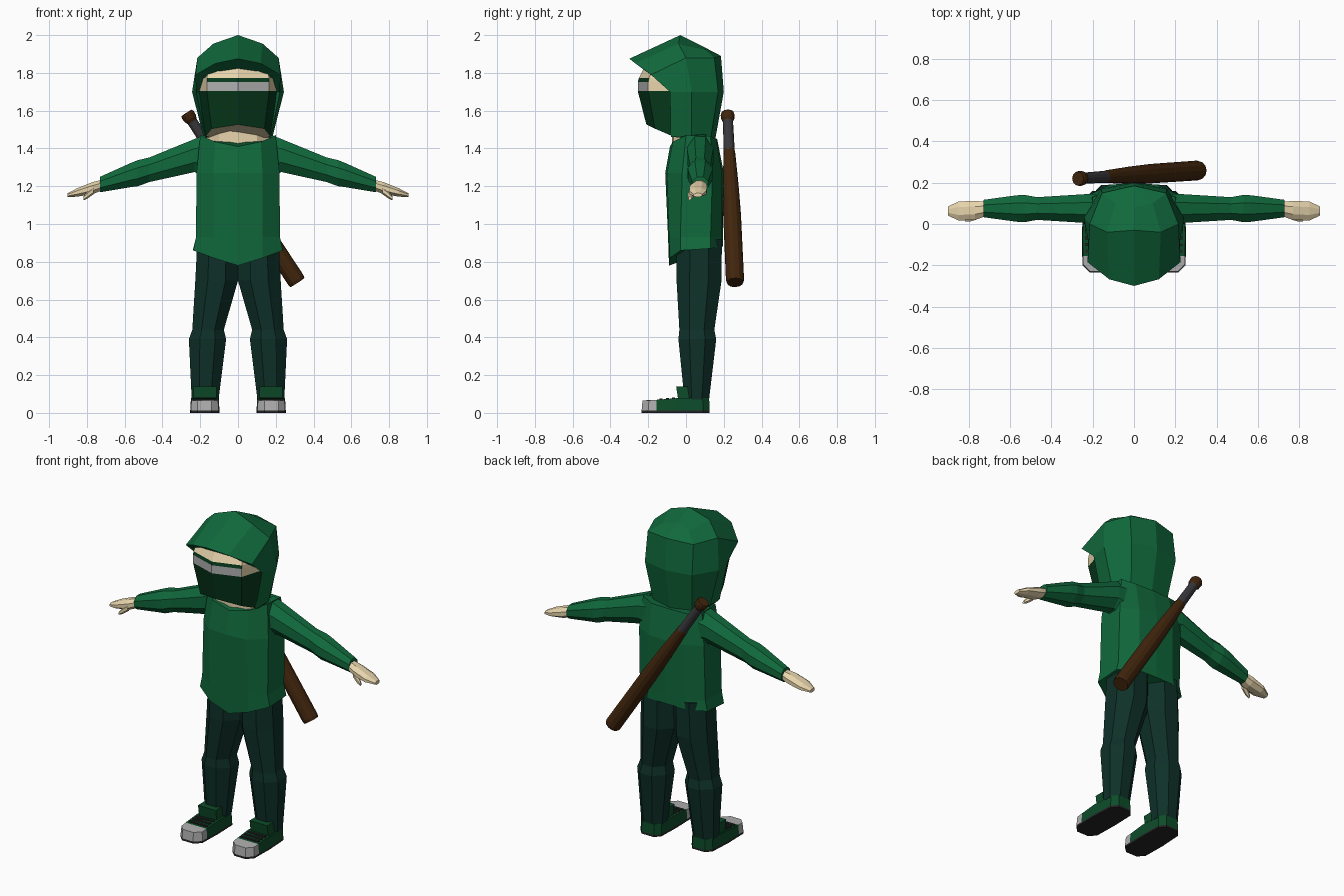
import bpy, bmesh, math
from mathutils import Vector

if "Cube" in bpy.data.objects:
    bpy.data.objects.remove(bpy.data.objects["Cube"])

COLOURS = {
    "cloth_green": (0.0052, 0.141, 0.045),
    "trouser_green": (0.0044, 0.030, 0.0212),
    "mask_green": (0.002, 0.042, 0.012),
    "shoe_green": (0.004, 0.072, 0.023),
    "skin": (0.80, 0.66, 0.41),
    "silver": (0.43, 0.43, 0.43),
    "wood_brown": (0.053, 0.0185, 0.004),
    "grip_grey": (0.040, 0.040, 0.045),
    "sole_black": (0.018, 0.018, 0.019),
}
MATS = {}
for n, c in COLOURS.items():
    MATS[n] = bpy.data.materials.new(n)
    MATS[n].diffuse_color = (*c, 1)


def loft(name, rings, colours, rule=None, closed=True, mirror=False, cut_y=None):
    """Skin a list of point rings; rule(face centre, normal) gives a material index."""
    bm = bmesh.new()
    rows = [[bm.verts.new(p) for p in r] for r in rings]
    n = len(rows[0])
    for a, b in zip(rows, rows[1:]):
        for i in range(n if closed else n - 1):
            j = (i + 1) % n
            bm.faces.new((a[i], a[j], b[j], b[i]))
    if closed:
        bm.faces.new(rows[0][::-1])
        bm.faces.new(rows[-1])
    bmesh.ops.remove_doubles(bm, verts=bm.verts, dist=1e-4)
    if cut_y is not None:
        bmesh.ops.bisect_plane(bm, geom=bm.verts[:] + bm.edges[:] + bm.faces[:],
                               plane_co=(0, cut_y, 0), plane_no=(0, 1, 0))
    bmesh.ops.recalc_face_normals(bm, faces=bm.faces)
    bm.normal_update()
    if rule:
        for f in bm.faces:
            f.material_index = rule(f.calc_center_median(), f.normal)
    me = bpy.data.meshes.new(name)
    bm.to_mesh(me)
    bm.free()
    for c in colours:
        me.materials.append(MATS[c])
    ob = bpy.data.objects.new(name, me)
    bpy.context.collection.objects.link(ob)
    if mirror:
        ob.modifiers.new("mirror", 'MIRROR')
    return ob


def full(half):
    """Complete a half ring that runs from front centre to back centre."""
    return half + [(-x, y, z) for x, y, z in half[-2:0:-1]]


def flat(z, pts):
    return [(x, y, z) for x, y in pts]


def oval_x(x, top, bottom, yc, ry, n=8):
    """Cross-section of an arm or hand at x."""
    zc, rz = (top + bottom) / 2, (top - bottom) / 2
    k = 1 / math.cos(math.pi / n)
    return [(x, yc + k * ry * math.cos(2 * math.pi * (i + .5) / n),
             zc + k * rz * math.sin(2 * math.pi * (i + .5) / n)) for i in range(n)]


def oval_z(z, x0, x1, y0, y1, n=8):
    """Cross-section of a leg at z."""
    k = 1 / math.cos(math.pi / n)
    return [((x0 + x1) / 2 + k * (x1 - x0) / 2 * math.cos(2 * math.pi * (i + .5) / n),
             (y0 + y1) / 2 + k * (y1 - y0) / 2 * math.sin(2 * math.pi * (i + .5) / n), z)
            for i in range(n)]


def box(name, x0, x1, y0, y1, z0, z1, colour, slope=0):
    """Mirrored block whose top shifts by slope in y."""
    loft(name, [[(x0, y0, z0), (x1, y0, z0), (x1, y1, z0), (x0, y1, z0)],
                [(x0, y0 + slope, z1), (x1, y0 + slope, z1),
                 (x1, y1 + slope, z1), (x0, y1 + slope, z1)]], [colour], mirror=True)


# Tunic body with a pointed front hem and a V collar
loft("tunic", [
    full([(0, -.09, .78), (.13, -.085, .82), (.237, -.03, .86), (.237, .13, .87), (.13, .19, .88), (0, .195, .88)]),
    full(flat(.93, [(0, -.095), (.13, -.09), (.222, -.03), (.222, .13), (.12, .19), (0, .195)])),
    full(flat(1.27, [(0, -.11), (.13, -.10), (.22, -.02), (.22, .14), (.12, .19), (0, .2)])),
    full([(0, -.085, 1.41), (.12, -.07, 1.435), (.2, 0, 1.47), (.2, .13, 1.465), (.12, .16, 1.45), (0, .165, 1.45)]),
], ["cloth_green"])

# Neck
loft("neck", [full(flat(z, [(0, -.075), (.1, -.065), (.17, -.01), (.15, .08), (0, .12)]))
              for z in (1.36, 1.50)], ["skin"])

# Head: mask below, silver visor strip with dark edge, skin above
plan = [(0, -.255), (.165, -.2), (.205, -.07), (.2, .05), (.1, .12), (0, .13)]


def head_colour(c, n):
    if n.z < -.5 or n.z > .8:
        return 0
    if c.z < 1.70:
        return 1
    if c.y < -.19 and c.z < 1.77:
        return 2 if c.z < 1.752 else 1
    return 0


loft("head", [
    full([(0, -.21, 1.527), (.14, -.165, 1.505), (.175, -.06, 1.46), (.17, .05, 1.45), (.1, .1, 1.45), (0, .11, 1.45)]),
    full(flat(1.703, plan)),
    full(flat(1.752, plan)),
    full(flat(1.772, [(x, y * .98) for x, y in plan])),
    full(flat(1.83, [(x * .92, y * .86) for x, y in plan])),
], ["skin", "mask_green", "silver"], head_colour)

# Hood: lining edge, rim, side, rear side, back centre; last row is the centre line
back = (0, .185, 1.89)
hood_rows = [
    [(.155, -.05, 1.46), (.172, -.08, 1.46), (.185, .03, 1.47), (.13, .13, 1.45), (0, .155, 1.45)],
    [(.205, -.06, 1.70), (.222, -.085, 1.70), (.243, .03, 1.70), (.16, .17, 1.70), (0, .2, 1.70)],
    [(.185, -.16, 1.77), (.225, -.185, 1.79), (.215, 0, 1.88), (.155, .15, 1.88), back],
    [(.11, -.20, 1.81), (.12, -.268, 1.85), (.13, -.04, 1.955), (.09, .10, 1.925), back],
    [(0, -.21, 1.815), (0, -.30, 1.875), (0, -.03, 2.0), (0, .08, 1.945), back],
]
loft("hood", hood_rows, ["cloth_green"], closed=False, mirror=True)

# Sleeves
loft("sleeve", [oval_x(*s) for s in [
    (.17, 1.475, 1.25, .075, .07), (.23, 1.45, 1.275, .075, .07), (.47, 1.352, 1.222, .075, .055),
    (.53, 1.338, 1.2, .075, .066), (.57, 1.322, 1.195, .075, .064), (.73, 1.25, 1.168, .075, .042)]],
     ["cloth_green"], mirror=True)

# Hands with thumb
loft("hand", [oval_x(*s) for s in [
    (.715, 1.235, 1.18, .073, .034), (.77, 1.222, 1.158, .066, .046),
    (.85, 1.19, 1.145, .063, .046), (.902, 1.163, 1.142, .063, .022)]], ["skin"], mirror=True)
loft("thumb", [oval_x(.765, 1.195, 1.16, .035, .015, 6), oval_x(.80, 1.168, 1.135, .025, .014, 6),
               oval_x(.818, 1.145, 1.127, .02, .008, 6)], ["skin"], mirror=True)

# Trouser legs with a step at the knee
loft("trouser_leg", [oval_z(*s) for s in [
    (.92, 0, .215, -.05, .19), (.70, 0, .226, -.05, .188), (.44, .075, .242, -.035, .15),
    (.39, .063, .26, -.04, .16), (.07, .103, .245, -.008, .122)]], ["trouser_green"], mirror=True)

# Shoes: black sole, silver toe cap, green upper
foot = [(.14, -.235), (.215, -.235), (.25, -.20), (.253, -.05), (.245, .09), (.215, .125),
        (.13, .125), (.102, .09), (.098, -.05), (.102, -.20)]


def shoe_colour(c, n):
    if c.z < .011:
        return 2
    return 1 if c.y < -.155 else 0


loft("shoe", [flat(0, foot), flat(.012, foot),
              [(.175 + (x - .175) * .95, y * .98, .066 if y < -.1 else .078) for x, y in foot]],
     ["shoe_green", "silver", "sole_black"], shoe_colour, mirror=True, cut_y=-.155)

# Shoe tongue and laces
box("shoe_tongue", .115, .235, -.04, .02, .06, .14, "shoe_green", slope=-.012)
for i in range(3):
    y = -.14 + i * .033
    box("shoe_lace", .115, .235, y, y + .016, .066, .077 + i * .002, "sole_black")

# Bat slung across the back: knob, grip and barrel along one axis
top, end = Vector((-.272, .22, 1.588)), Vector((.315, .26, .69))
axis = end - top
u = axis.cross(Vector((0, 1, 0))).normalized()
v = axis.cross(u).normalized()


def bat_colour(c, n):
    t = (c - top).dot(axis) / axis.length_squared
    return 1 if .045 < t < .225 else 0


loft("bat", [[top + axis * t + (u * math.cos(a) + v * math.sin(a)) * r
              for a in [2 * math.pi * i / 12 for i in range(12)]]
             for t, r in [(0, .033), (.012, .037), (.035, .035), (.05, .027), (.22, .029),
                          (.23, .031), (.42, .041), (.6, .047), (.985, .048), (1, .044)]],
     ["wood_brown", "grip_grey"], bat_colour)

for m in bpy.data.materials:
    if m.users and not m.is_grease_pencil:
        m.use_nodes = True
        m.node_tree.nodes["Principled BSDF"].inputs["Base Color"].default_value = m.diffuse_color
